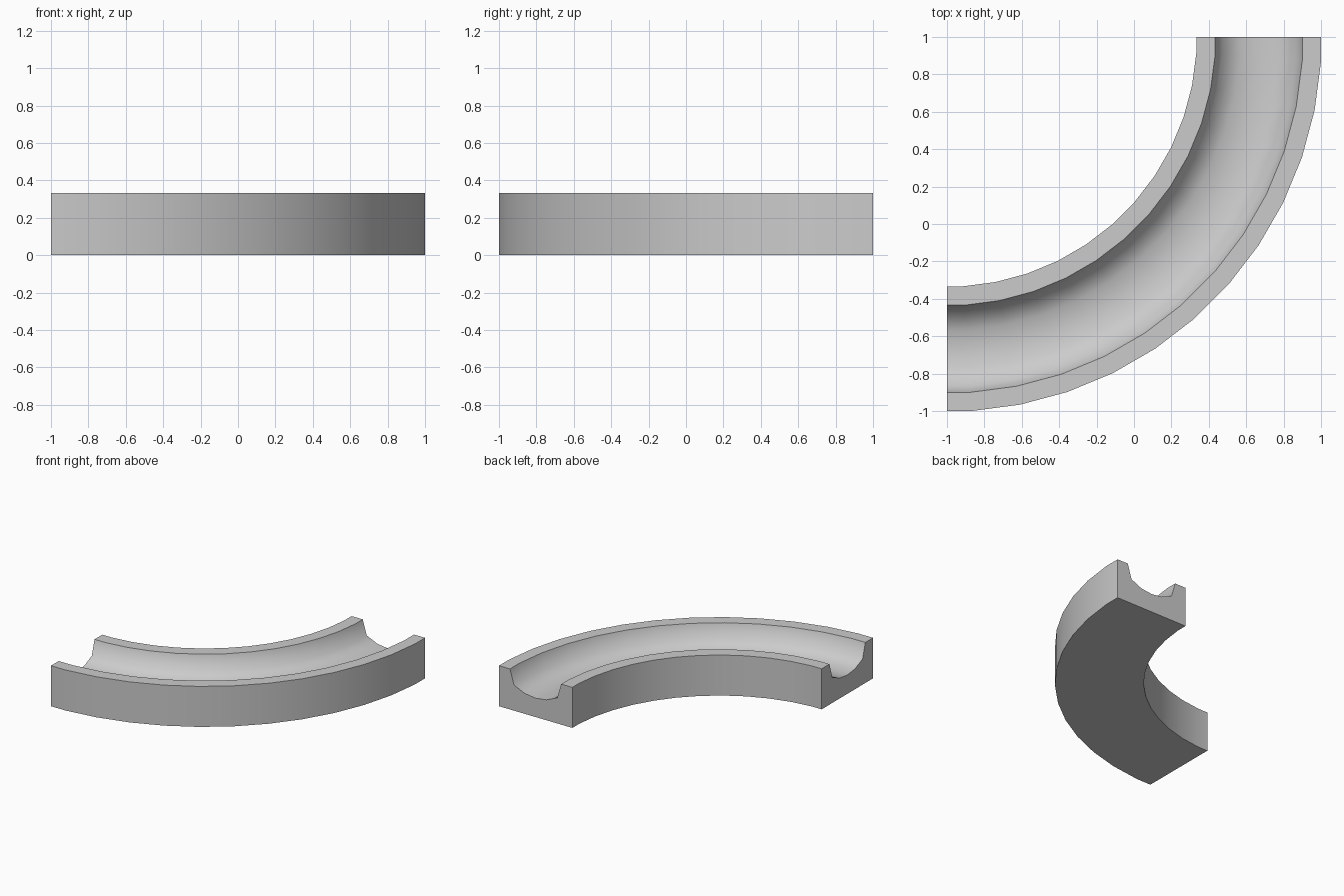
import bpy, bmesh, math

if "Cube" in bpy.data.objects:
    bpy.data.objects.remove(bpy.data.objects["Cube"])

# Quarter-turn centre and cross-section (radius, height)
CX, CY = -1.0, 1.0
H, MID = 0.333, 1.667
half_groove = [(0.233, 0.0), (0.197, 0.122), (0.1, 0.165)]
profile = [(1.333, 0), (1.333, H)]
profile += [(MID - w, H - d) for w, d in half_groove]
profile += [(MID, H - 0.178)]
profile += [(MID + w, H - d) for w, d in reversed(half_groove)]
profile += [(2.0, H), (2.0, 0)]

# Angles: 48-sided circle, ends cut at the middle of a facet
step = math.radians(7.5)
stations = [(0.0, 1.0)]
stations += [((k + 0.5) * step, 1 / math.cos(step / 2)) for k in range(12)]
stations += [(math.pi / 2, 1.0)]

# Sweep the section round the bend
bm = bmesh.new()
rings = []
for a, s in stations:
    rings.append([bm.verts.new((CX + r * s * math.sin(a), CY - r * s * math.cos(a), z))
                  for r, z in profile])
n = len(profile)
for r0, r1 in zip(rings, rings[1:]):
    for i in range(n):
        j = (i + 1) % n
        bm.faces.new((r0[i], r0[j], r1[j], r1[i]))

# End caps
bm.faces.new(rings[0])
bm.faces.new(rings[-1])
bmesh.ops.recalc_face_normals(bm, faces=bm.faces[:])

mesh = bpy.data.meshes.new("curved_channel")
bm.to_mesh(mesh)
bm.free()
channel = bpy.data.objects.new("curved_channel", mesh)
bpy.context.collection.objects.link(channel)

# Smooth walls and groove, crisp rims
bpy.context.view_layer.objects.active = channel
channel.select_set(True)
bpy.ops.object.shade_smooth_by_angle(angle=math.radians(60))
